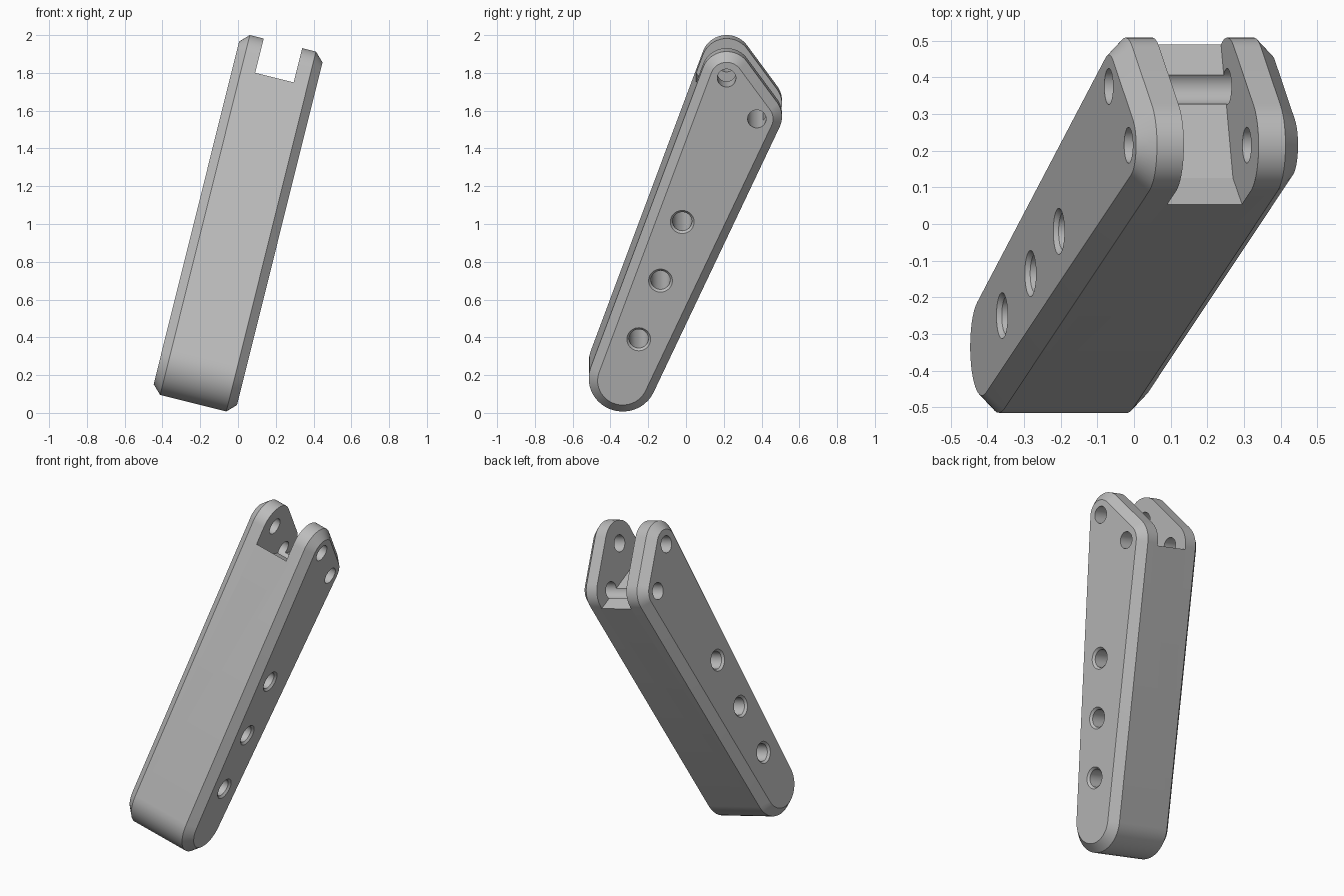
import bpy
import bmesh
import math

if "Cube" in bpy.data.objects:
    bpy.data.objects.remove(bpy.data.objects["Cube"])

TILT = math.radians(14)      # lean of the whole arm about y
MID = -0.2425                # centre of the arm's thickness
HALF = 0.2275                # half thickness
BEVEL = 0.047
FOOT, TIP, HEEL = (-0.335, 0.172), (0.215, 1.823), (0.375, 1.60)
ROUNDS = [(FOOT, 0.18), (HEEL, 0.133), (TIP, 0.133)]

grey = bpy.data.materials.new("plain_grey")
grey.use_nodes = True
grey.diffuse_color = (0.5, 0.5, 0.5, 1)
grey.node_tree.nodes["Principled BSDF"].inputs["Base Color"].default_value = (0.5, 0.5, 0.5, 1)


def rounded_outline(inset, steps=20):
    """Belt-shaped outline wrapped counterclockwise around the three rounds."""
    normals = []
    for i, (a, ra) in enumerate(ROUNDS):
        b, rb = ROUNDS[(i + 1) % len(ROUNDS)]
        dy, dz = b[0] - a[0], b[1] - a[1]
        normals.append(math.atan2(dz, dy) - math.acos((ra - rb) / math.hypot(dy, dz)))
    points = []
    for i, ((y, z), r) in enumerate(ROUNDS):
        start = normals[i - 1]
        sweep = (normals[i] - start) % math.tau
        for k in range(steps + 1):
            t = start + sweep * k / steps
            points.append((y + (r - inset) * math.cos(t), z + (r - inset) * math.sin(t)))
    return points


def circle(centre, radius, steps=40):
    return [(centre[0] + radius * math.cos(math.tau * k / steps),
             centre[1] + radius * math.sin(math.tau * k / steps)) for k in range(steps)]


def loft(bm, rings):
    """Skin matching outlines placed at offsets across the thickness."""
    loops = [[bm.verts.new((MID + w, y, z)) for y, z in pts] for w, pts in rings]
    n = len(loops[0])
    for a, b in zip(loops, loops[1:]):
        for i in range(n):
            j = (i + 1) % n
            bm.faces.new((a[i], a[j], b[j], b[i]))
    bm.faces.new(loops[0][::-1])
    bm.faces.new(loops[-1])


def finish(name, bm):
    bmesh.ops.recalc_face_normals(bm, faces=bm.faces)
    mesh = bpy.data.meshes.new(name)
    bm.to_mesh(mesh)
    bm.free()
    mesh.materials.append(grey)
    obj = bpy.data.objects.new(name, mesh)
    bpy.context.collection.objects.link(obj)
    obj.rotation_euler.y = TILT
    return obj


# Bevelled arm body
bm = bmesh.new()
full, inner = rounded_outline(0), rounded_outline(BEVEL)
loft(bm, [(-HALF, inner), (BEVEL - HALF, full), (HALF - BEVEL, full), (HALF, inner)])
arm = finish("clevis_arm", bm)

# Fork slot with a ramp at the front
bm = bmesh.new()
slot = [(-0.015, 1.867), (0.125, 1.667), (0.8, 1.417), (0.8, 2.2), (-0.015, 2.2)]
loft(bm, [(-0.105, slot), (0.105, slot)])
cutters = [finish("slot_cutter", bm)]

# Pin holes through the fork, countersunk holes through the shank
bm = bmesh.new()
for centre in (TIP, HEEL):
    loft(bm, [(w, circle(centre, 0.049)) for w in (-0.3, 0.3)])
SINK = 0.012
for i in range(3):
    centre = (-0.25 + 0.115 * i, 0.398 + 0.32 * i)
    wide, narrow = circle(centre, 0.051 + 2 * SINK), circle(centre, 0.051)
    loft(bm, [(-HALF - SINK, wide), (SINK - HALF, narrow),
              (HALF - SINK, narrow), (HALF + SINK, wide)])
cutters.append(finish("hole_cutter", bm))

# Cut, then remove the cutters
bpy.context.view_layer.objects.active = arm
for cutter in cutters:
    cutter.hide_render = True
    mod = arm.modifiers.new(cutter.name, 'BOOLEAN')
    mod.operation, mod.solver, mod.object = 'DIFFERENCE', 'EXACT', cutter
    bpy.ops.object.modifier_apply(modifier=mod.name)
    bpy.data.objects.remove(cutter)

bpy.ops.object.select_all(action='DESELECT')
arm.select_set(True)
bpy.ops.object.shade_smooth_by_angle(angle=math.radians(25))
